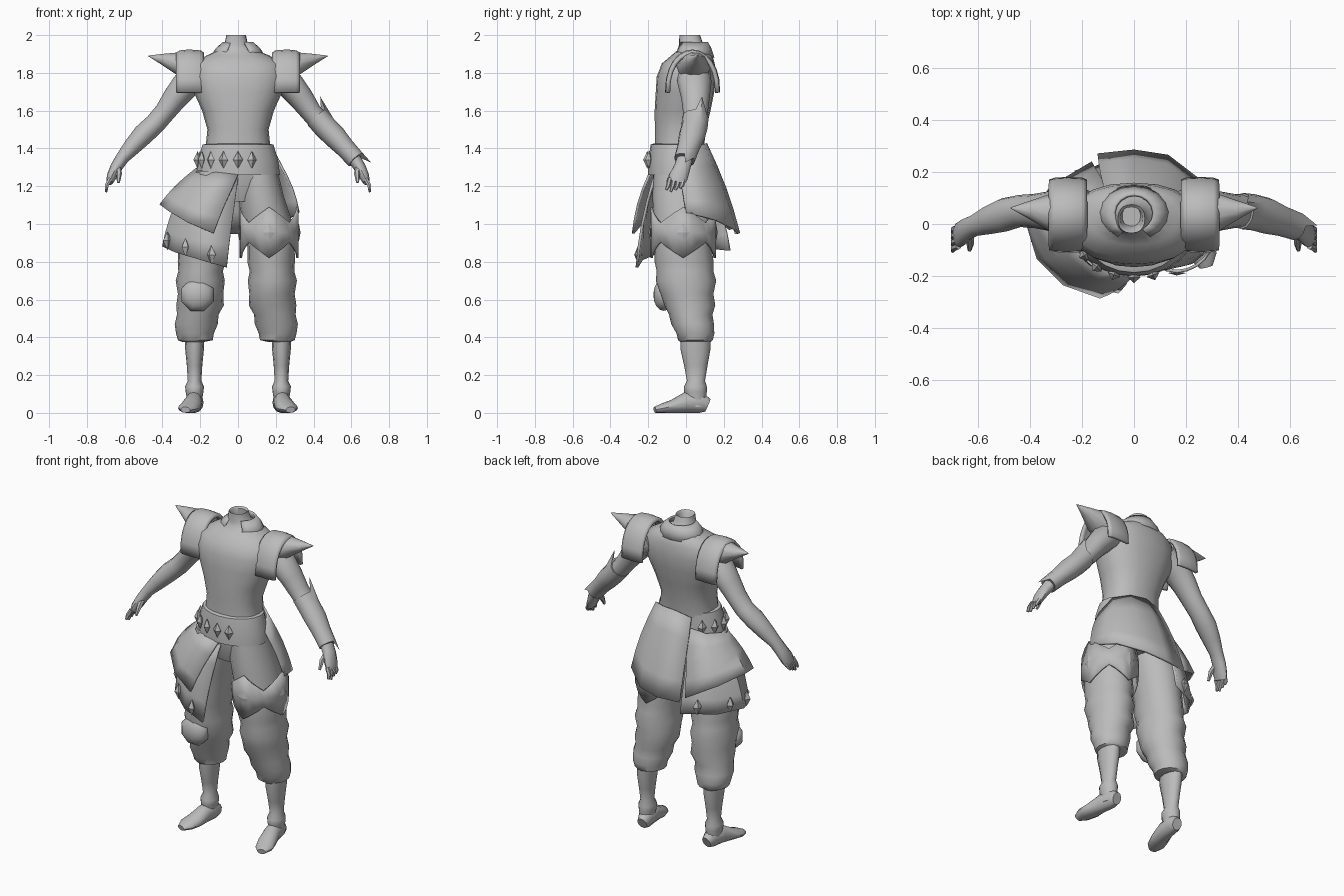
import bpy, bmesh, math
from mathutils import Vector

cube = bpy.data.objects.get("Cube")
if cube:
    bpy.data.objects.remove(cube)

X, Y, Z = Vector((1, 0, 0)), Vector((0, 1, 0)), Vector((0, 0, 1))

grey = bpy.data.materials.new("plain_grey")
grey.use_nodes = True
shade = (0.5, 0.5, 0.5, 1)
grey.diffuse_color = shade
grey.node_tree.nodes["Principled BSDF"].inputs["Base Color"].default_value = shade


def finish(name, bm, sharp=45):
    """Turn a bmesh into a smooth shaded object that keeps its creases."""
    bmesh.ops.recalc_face_normals(bm, faces=bm.faces[:])
    mesh = bpy.data.meshes.new(name)
    bm.to_mesh(mesh)
    bm.free()
    mesh.materials.append(grey)
    mesh.shade_smooth()
    mesh.set_sharp_from_angle(angle=math.radians(sharp))
    obj = bpy.data.objects.new(name, mesh)
    bpy.context.scene.collection.objects.link(obj)
    return obj


def grid(rows, closed, caps=False):
    """Skin rows of points with quads."""
    bm = bmesh.new()
    skin = [[bm.verts.new(p) for p in row] for row in rows]
    count = len(skin[0])
    for a, b in zip(skin, skin[1:]):
        for j in range(count if closed else count - 1):
            k = (j + 1) % count
            bm.faces.new((a[j], a[k], b[k], b[j]))
    if caps:
        bm.faces.new(skin[0])
        bm.faces.new(skin[-1])
    return bm


def tube(name, path, ref=X, axis=None, side=1, sides=14, power=2.0, caps=True, pulls=()):
    """Loft ovals (x, y, z, radius along ref, other radius) along a path."""
    centres = [Vector((side * x, y, z)) for x, y, z, _, _ in path]
    rows = []
    for i, c in enumerate(centres):
        t = axis or (centres[min(i + 1, len(path) - 1)] - centres[max(i - 1, 0)]).normalized()
        v = t.cross(ref).normalized()
        u = v.cross(t)
        row = []
        for j in range(sides):
            a = math.tau * j / sides
            ca, sa = math.cos(a), math.sin(a)
            ca = math.copysign(abs(ca) ** (2 / power), ca)
            sa = math.copysign(abs(sa) ** (2 / power), sa)
            row.append(c + u * path[i][3] * ca + v * path[i][4] * sa)
        rows.append(row)
    bm = grid(rows, True, caps)
    for target in pulls:  # draw single corners out into points
        target = Vector(target)
        min(bm.verts, key=lambda w: (w.co - target).length).co = target
    for w in bm.verts:
        w.co.z = max(w.co.z, 0)
    return finish(name, bm)


def sheet(name, rows, thickness=0.014, closed=False):
    obj = finish(name, grid(rows, closed))
    mod = obj.modifiers.new("thickness", "SOLIDIFY")
    mod.thickness = thickness
    mod.offset = 0
    return obj


def panel(name, top, bottom, steps=4):
    """Cloth panel hanging between two edges, bellied slightly outwards."""
    rows = []
    for s in range(steps + 1):
        f = s / steps
        row = []
        for a, b in zip(top, bottom):
            p = Vector(a).lerp(Vector(b), f)
            out = Vector((p.x, p.y, 0)).normalized()
            row.append(p + out * 0.015 * math.sin(math.pi * f))
        rows.append(row)
    return sheet(name, rows)


def stud(name, centre, out, w, h, depth):
    """Four sided pointed stud facing out."""
    c, out = Vector(centre), Vector(out).normalized()
    across = Z.cross(out).normalized()
    bm = bmesh.new()
    rim = [bm.verts.new(c + d) for d in (across * w, Z * h, across * -w, Z * -h)]
    tips = [bm.verts.new(c + out * depth), bm.verts.new(c - out * depth)]
    for i in range(4):
        for tip in tips:
            bm.faces.new((rim[i], rim[(i + 1) % 4], tip))
    return finish(name, bm, 20)


# Torso with a hollow neck
torso = [(0, -.04, 1.12, .1, .09), (0, -.045, 1.25, .19, .13), (0, -.035, 1.4, .172, .13),
         (0, -.03, 1.5, .162, .135), (0, -.018, 1.6, .19, .148), (0, -.005, 1.7, .235, .155),
         (0, .002, 1.78, .25, .157), (0, .012, 1.85, .235, .14), (0, .03, 1.89, .17, .11),
         (-.005, .035, 1.92, .1, .08), (-.01, .027, 1.95, .062, .064), (-.01, .02, 2, .052, .055),
         (-.01, .02, 1.99, .042, .045), (-.01, .03, 1.93, .035, .038)]
tube("torso", torso, axis=Z, sides=20, power=2.3)

# Collar standing round the neck, open at the front
collar = []
for rx, ry, z in ((.14, .105, 1.88), (.115, .09, 1.925), (.075, .072, 1.96)):
    angles = [math.radians(-62 + 304 * i / 14) for i in range(15)]
    collar.append([(rx * math.cos(a), .04 + ry * math.sin(a), z) for a in angles])
sheet("collar", collar, .012)

# Belt and its studs
belt = [(0, -.05, 1.26, .2, .14), (0, -.05, 1.26, .222, .152), (0, -.05, 1.34, .212, .15),
        (0, -.045, 1.42, .188, .142), (0, -.045, 1.425, .165, .13)]
tube("belt", belt, axis=Z, sides=20)
for deg in (135, 160, 185, 207, 228, 249, 270, 290):
    a = math.radians(deg)
    stud("belt_stud", (.215 * math.cos(a), -.05 + .155 * math.sin(a), 1.34),
         (math.cos(a), math.sin(a), 0), .026, .046, .022)

# Skirt panels, front edge first
panel("right_upper_skirt",
      [(0, -.195, 1.26), (-.1, -.185, 1.27), (-.19, -.115, 1.28), (-.22, -.03, 1.29),
       (-.18, .06, 1.31), (-.08, .1, 1.34)],
      [(-.13, -.28, .95), (-.27, -.23, 1.01), (-.37, -.13, 1.07), (-.41, 0, 1.1),
       (-.32, .14, 1.05), (-.16, .235, .97)])
hem = [(-.06, -.26, .77), (-.2, -.235, .81), (-.33, -.14, .85), (-.395, 0, .88),
       (-.31, .13, .87), (-.12, .23, .86)]
panel("right_lower_skirt",
      [(0, -.17, 1.24), (-.14, -.18, 1.2), (-.25, -.11, 1.2), (-.28, 0, 1.2),
       (-.22, .09, 1.2), (-.1, .13, 1.2)], hem)
panel("left_back_skirt",
      [(-.1, .09, 1.4), (0, .105, 1.425), (.1, .088, 1.42), (.18, .03, 1.4), (.22, -.04, 1.32)],
      [(-.14, .265, .95), (0, .28, .95), (.13, .26, .97), (.26, .16, 1.02), (.32, 0, 1.06)])
for a, b in zip(hem, hem[1:]):
    p = Vector(a).lerp(Vector(b), .55)
    out = Vector((p.x, p.y, 0)).normalized()
    stud("skirt_stud", p + Z * .045 + out * .008, out, .027, .05, .024)

# Baggy trousers, shins and feet
trouser = [(.105, -.04, 1.28, .105, .13), (.122, -.03, 1.15, .12, .148), (.155, -.015, 1, .135, .155),
           (.175, -.015, .88, .125, .15), (.175, -.01, .8, .126, .156), (.18, -.005, .75, .118, .15),
           (.182, 0, .7, .13, .16), (.18, .005, .63, .12, .14), (.183, .02, .57, .126, .135),
           (.195, .025, .52, .11, .115), (.203, .035, .47, .114, .113), (.21, .05, .42, .1, .1),
           (.208, .05, .385, .092, .092), (.22, .05, .375, .055, .08)]
shin = [(.23, .05, .42, .053, .08), (.23, .05, .34, .05, .08), (.23, .052, .25, .041, .062),
        (.23, .053, .17, .036, .048), (.23, .05, .14, .05, .06), (.23, .05, .11, .047, .06),
        (.23, .055, .07, .04, .05), (.23, .055, .03, .04, .05)]
foot = [(.222, .115, .04, .03, .036), (.225, .08, .055, .043, .055), (.235, 0, .055, .046, .055),
        (.25, -.07, .034, .055, .036), (.268, -.125, .024, .052, .026), (.278, -.165, .016, .026, .016)]

# Arms and hands
arm = [(.18, .04, 1.8, .09, .075), (.27, .045, 1.745, .09, .077), (.335, .05, 1.665, .075, .066),
       (.385, .05, 1.595, .066, .056), (.44, .05, 1.53, .062, .055), (.5, .035, 1.475, .065, .056),
       (.56, .015, 1.41, .055, .047), (.612, -.005, 1.35, .042, .035), (.645, -.02, 1.3, .044, .032),
       (.67, -.04, 1.25, .05, .026), (.68, -.05, 1.22, .042, .018)]

for side, word in ((1, "left"), (-1, "right")):
    shift = 0 if side == 1 else .018
    leg = [(x + shift, y, z, a, b) for x, y, z, a, b in trouser]
    tube(word + "_trouser", leg, axis=-Z, side=side, sides=16)
    tube(word + "_shin", shin, axis=-Z, side=side, sides=12)
    tube(word + "_foot", foot, side=side, sides=12)
    tube(word + "_arm", arm, ref=Y, side=side, sides=12)
    for i in range(4):
        y = -.085 + .024 * i
        drop = .01 * abs(i - 1)
        tube(word + "_finger", [(.676, y, 1.24, .013, .013), (.695, y - .008, 1.205, .012, .012),
                                (.698, y - .02, 1.17 + drop, .007, .007)], ref=Y, side=side, sides=6)
    tube(word + "_thumb", [(.635, -.035, 1.3, .018, .018), (.63, -.075, 1.265, .015, .015),
                           (.633, -.1, 1.22, .008, .008)], ref=X, side=side, sides=6)

    # Arched shoulder plate with a long spike
    arch = []
    for x, s in ((.185, .93), (.2, .98), (.26, 1), (.305, .98), (.325, .93)):
        angles = [math.pi * i / 12 for i in range(13)]
        arch.append([(side * x, .035 + .137 * s * math.cos(a),
                      1.695 + .22 * s * math.sin(a) ** .85) for a in angles])
    sheet(word + "_shoulder_plate", arch, .018)
    tube(word + "_shoulder_spike", [(.24, .04, 1.835, .09, .08), (.31, .045, 1.85, .078, .064),
                                    (.4, .055, 1.873, .036, .03), (.475, .062, 1.89, .002, .002)],
         ref=Y, side=side, sides=10)

# Left bracer with a pointed elbow and wrist
tube("left_bracer", [(.415, .05, 1.565, .07, .062), (.46, .045, 1.515, .07, .063),
                     (.51, .032, 1.465, .07, .062), (.565, .013, 1.405, .06, .053),
                     (.625, -.008, 1.34, .056, .05)],
     ref=Y, sides=12, pulls=[(.435, .085, 1.675), (.705, -.005, 1.325)])

# Pointed thigh band with flat diamond plates
rows = [[], [], []]
for i in range(24):
    a = math.tau * i / 24
    near = abs((i % 6) - 3) / 3
    p = Vector((.165 + .15 * math.cos(a), -.015 + .167 * math.sin(a), .955))
    for row, level in zip(rows, (1, 0, -1)):
        row.append(p + Z * level * (.05 + .085 * near))
sheet("left_thigh_band", rows, .012, closed=True)
for i in range(4):
    out = Vector((math.cos(i * math.pi / 2), math.sin(i * math.pi / 2), 0))
    stud("band_diamond", (.165 + .157 * out.x, -.015 + .174 * out.y, .955), out, .035, .048, .009)

# Right knee guard
bm = bmesh.new()
bmesh.ops.create_uvsphere(bm, u_segments=8, v_segments=8, radius=1)
for w in bm.verts:
    x, y, z = w.co
    turn = math.pi / 8
    w.co = (-.215 + .092 * (x * math.cos(turn) - y * math.sin(turn)), -.118 - .055 * z,
            .625 + .092 * (x * math.sin(turn) + y * math.cos(turn)))
finish("right_knee_guard", bm)
